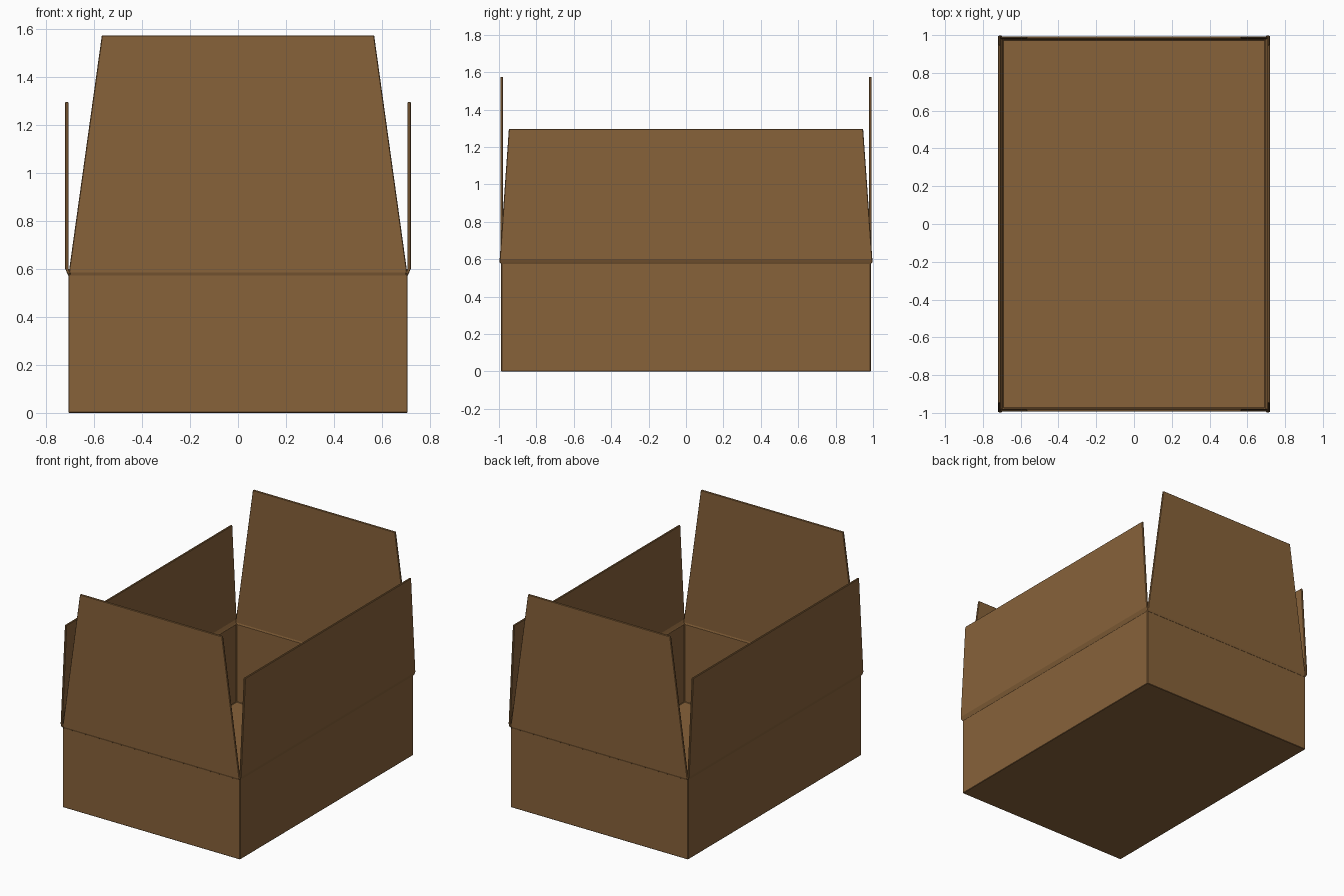
import bpy, bmesh
from mathutils import Matrix
from math import pi

cube = bpy.data.objects.get("Cube")
if cube:
    bpy.data.objects.remove(cube, do_unlink=True)

HALF_X, HALF_Y, WALL = 0.708, 0.988, 0.014

card = bpy.data.materials.new("brown cardboard")
card.use_nodes = True
color = (0.242, 0.122, 0.042, 1)
card.diffuse_color = color
card.node_tree.nodes["Principled BSDF"].inputs["Base Color"].default_value = color


def finish(name, bm, bevel):
    bmesh.ops.recalc_face_normals(bm, faces=bm.faces)
    mesh = bpy.data.meshes.new(name)
    bm.to_mesh(mesh)
    bm.free()
    mesh.materials.append(card)
    obj = bpy.data.objects.new(name, mesh)
    bpy.context.collection.objects.link(obj)
    mod = obj.modifiers.new("soft edges", "BEVEL")
    mod.width, mod.segments = bevel, 1
    mod.limit_method = "ANGLE"
    return obj


def loft(bm, rings):
    """Skin a list of four-point rings and cap both ends."""
    rings = [[bm.verts.new(p) for p in ring] for ring in rings]
    for a, b in zip(rings, rings[1:]):
        for i in range(4):
            j = (i + 1) % 4
            bm.faces.new((a[i], a[j], b[j], b[i]))
    bm.faces.new(rings[0])
    bm.faces.new(rings[-1])


def rect(inset, z):
    x, y = HALF_X - inset, HALF_Y - inset
    return [(-x, -y, z), (x, -y, z), (x, y, z), (-x, y, z)]


# Open tray: outside walls, rim, inside walls and floor
bm = bmesh.new()
loft(bm, [rect(0, 0), rect(0, 0.578), rect(WALL, 0.578), rect(WALL, WALL)])
finish("box_body", bm, 0.003)


def flap(name, angle, levels):
    """Tapered sheet with a hinge; levels hold height, outer face and half width."""
    bm = bmesh.new()
    loft(bm, [[(-w, -d, z), (w, -d, z), (w, WALL - d, z), (-w, WALL - d, z)]
              for z, d, w in levels])
    bm.transform(Matrix.Rotation(angle, 4, "Z"))
    finish(name, bm, 0.003)


# End flaps are taller and taper strongly
end = [(0.57, HALF_Y, 0.706), (0.585, 0.993, 0.706), (1.575, 0.993, 0.568)]
flap("front_flap", 0, end)
flap("back_flap", pi, end)

# Side flaps are shorter, longer and step outward at the crease
side = [(0.572, HALF_X, 0.986), (0.585, 0.714, 0.998),
        (0.602, 0.721, 0.996), (1.297, 0.721, 0.947)]
flap("left_flap", pi / 2, side)
flap("right_flap", -pi / 2, side)
